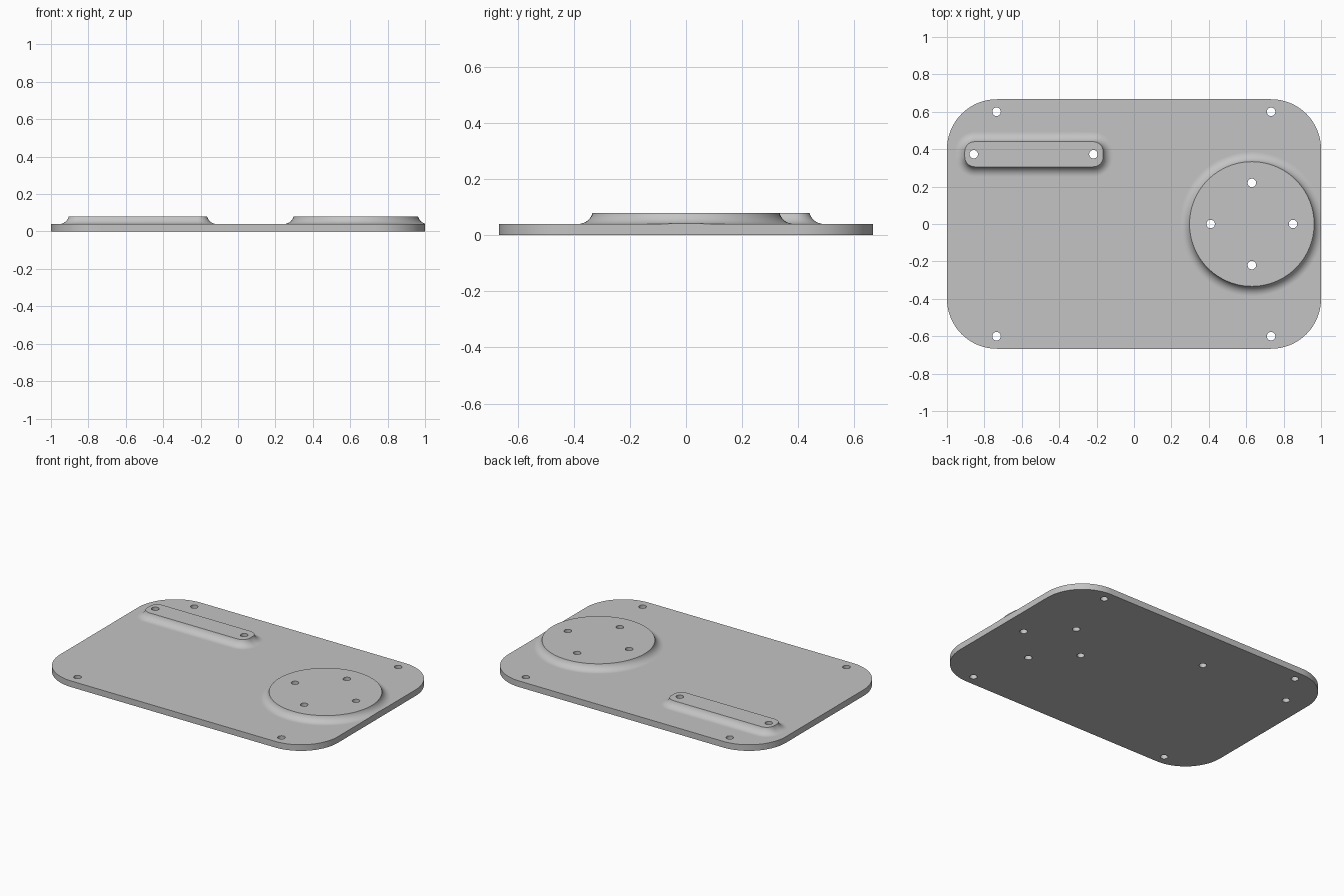
import bpy, bmesh
from math import sin, cos, acos, pi

T, TOP, R = 0.04, 0.08, 0.0533      # plate thickness, boss height, fillet radius
HOLE = 0.0227

if "Cube" in bpy.data.objects:
    bpy.data.objects.remove(bpy.data.objects["Cube"])

grey = bpy.data.materials.new("light grey")
grey.use_nodes = True
grey.diffuse_color = (0.55, 0.55, 0.55, 1)
grey.node_tree.nodes["Principled BSDF"].inputs["Base Color"].default_value = (0.55, 0.55, 0.55, 1)


def outline(cx, cy, hx, hy, r, seg):
    """Rounded rectangle; a circle when r equals both half sizes."""
    pts = []
    for q, (sx, sy) in enumerate([(1, 1), (-1, 1), (-1, -1), (1, -1)]):
        for i in range(seg + 1):
            a = (q + i / seg) * pi / 2
            p = (cx + sx * (hx - r) + r * cos(a), cy + sy * (hy - r) + r * sin(a))
            if not pts or abs(p[0] - pts[-1][0]) + abs(p[1] - pts[-1][1]) > 1e-5:
                pts.append(p)
    if abs(pts[0][0] - pts[-1][0]) + abs(pts[0][1] - pts[-1][1]) < 1e-5:
        pts.pop()
    return pts


def loft(name, shape, levels, seg=24):
    """Stack the outline at (offset, z) levels and cap both ends."""
    cx, cy, hx, hy, r = shape
    bm = bmesh.new()
    rings = [[bm.verts.new((x, y, z)) for x, y in outline(cx, cy, hx + o, hy + o, r + o, seg)]
             for o, z in levels]
    n = len(rings[0])
    for a, b in zip(rings, rings[1:]):
        for i in range(n):
            j = (i + 1) % n
            bm.faces.new((a[i], a[j], b[j], b[i]))
    bm.faces.new(rings[0][::-1])
    bm.faces.new(rings[-1])
    mesh = bpy.data.meshes.new(name)
    bm.to_mesh(mesh)
    bm.free()
    mesh.materials.append(grey)
    obj = bpy.data.objects.new(name, mesh)
    bpy.context.collection.objects.link(obj)
    return obj


def combine(target, tool, operation):
    mod = target.modifiers.new(tool.name, "BOOLEAN")
    mod.operation, mod.solver, mod.object = operation, "EXACT", tool
    tool.hide_render = True
    bpy.context.view_layer.objects.active = target
    bpy.ops.object.modifier_apply(modifier=mod.name)
    bpy.data.objects.remove(tool)


# Oversized slab, trimmed to the rounded outline once the bosses are on
plate = loft("mounting_plate", (0, 0, 1.1, 0.8, 0.05), [(0, 0), (0, T)], 2)

# Raised bosses with a concave fillet at the foot
end = acos((R - (TOP - T)) / R)
fillet = [(R * (sin(end) - sin(end * i / 12)), T + R * (1 - cos(end * i / 12))) for i in range(13)]
foot = [(fillet[0][0], T / 2)]
for name, shape in [("round_boss", (0.63, 0, 0.333, 0.333, 0.333)),
                    ("bar_boss", (-0.535, 0.373, 0.37, 0.067, 0.053))]:
    combine(plate, loft(name, shape, foot + fillet, 24 if "round" in name else 10), "UNION")

combine(plate, loft("outline_trim", (0, 0, 1, 0.667, 0.267), [(0, -0.1), (0, 0.2)]), "INTERSECT")

# Screw holes: plate corners, round boss, bar boss
holes = [(x, y) for x in (-0.735, 0.733) for y in (-0.6, 0.6)]
holes += [(0.63 + dx, dy) for dx, dy in [(0.22, 0), (-0.22, 0), (0, 0.22), (0, -0.22)]]
holes += [(-0.857, 0.373), (-0.217, 0.373)]
for x, y in holes:
    combine(plate, loft("screw_hole", (x, y, HOLE, HOLE, HOLE), [(0, -0.1), (0, 0.2)], 8), "DIFFERENCE")

# Smooth walls and fillets, flat level faces
bpy.ops.object.select_all(action="DESELECT")
plate.select_set(True)
bpy.context.view_layer.objects.active = plate
bpy.ops.object.shade_smooth_by_angle()
for face in plate.data.polygons:
    if abs(face.normal.z) > 0.9995:
        face.use_smooth = False
